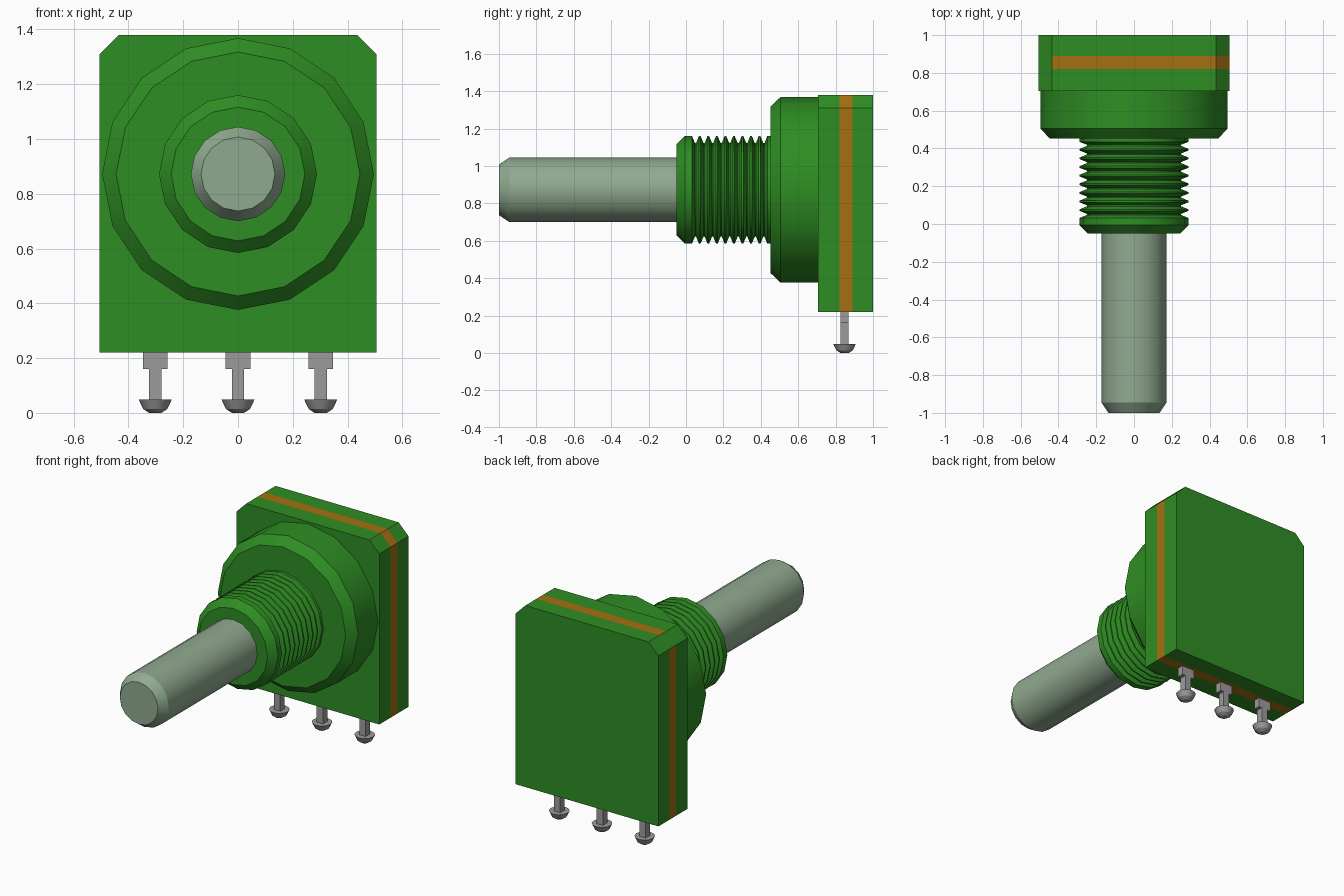
import bpy, bmesh, math
from mathutils import Vector

cube = bpy.data.objects.get("Cube")
if cube:
    bpy.data.objects.remove(cube, do_unlink=True)


def material(name, rgb):
    m = bpy.data.materials.new(name)
    m.diffuse_color = (*rgb, 1)
    m.use_nodes = True
    node = next(n for n in m.node_tree.nodes if n.type == 'BSDF_PRINCIPLED')
    node.inputs["Base Color"].default_value = (*rgb, 1)
    return m


GREEN = material("green plastic", (0.028, 0.27, 0.017))
ORANGE = material("orange band", (0.38, 0.16, 0.006))
SHAFT = material("pale green metal", (0.28, 0.40, 0.28))
METAL = material("grey metal", (0.33, 0.33, 0.33))


def finish(bm, name, mats, smooth=False):
    bmesh.ops.recalc_face_normals(bm, faces=bm.faces[:])
    mesh = bpy.data.meshes.new(name)
    bm.to_mesh(mesh)
    bm.free()
    for m in mats:
        mesh.materials.append(m)
    ob = bpy.data.objects.new(name, mesh)
    bpy.context.collection.objects.link(ob)
    if smooth:
        bpy.ops.object.select_all(action='DESELECT')
        ob.select_set(True)
        bpy.context.view_layer.objects.active = ob
        bpy.ops.object.shade_smooth_by_angle(angle=math.radians(30))
    return ob


def loft(rings):
    """Closed solid through a list of equal-length point rings."""
    bm = bmesh.new()
    rows = [[bm.verts.new(p) for p in ring] for ring in rings]
    n = len(rows[0])
    for a, b in zip(rows, rows[1:]):
        for i in range(n):
            j = (i + 1) % n
            bm.faces.new((a[i], a[j], b[j], b[i]))
    bm.faces.new(rows[0])
    bm.faces.new(rows[-1])
    return bm


def lathe(name, profile, mat, center, axis='Y', sides=16):
    """Turn (radius, position) pairs about the y or z axis."""
    c = Vector(center)
    rings = []
    for r, h in profile:
        ring = []
        for i in range(sides):
            t = math.tau * i / sides
            u, v = r * math.cos(t), r * math.sin(t)
            ring.append(c + Vector((u, h, v) if axis == 'Y' else (u, v, h)))
        rings.append(ring)
    return finish(loft(rings), name, [mat], True)


# Housing: clipped-corner plate with a coloured middle layer
outline = [(-0.505, 0.22), (0.505, 0.22), (0.505, 1.31),
           (0.435, 1.38), (-0.435, 1.38), (-0.505, 1.31)]
bm = loft([[(x, y, z) for x, z in outline] for y in (0.705, 0.82, 0.89, 1.0)])
bmesh.ops.recalc_face_normals(bm, faces=bm.faces[:])
for f in bm.faces:
    in_band = 0.83 < f.calc_center_median().y < 0.88 and abs(f.normal.y) < 0.5
    plain_corner = f.normal.x < -0.5 and f.normal.z > 0.5
    f.material_index = int(in_band and not plain_corner)
finish(bm, "housing", [GREEN, ORANGE])

# Round collar, threaded bushing and shaft share one axis
AXIS = (0, 0, 0.872)
lathe("collar", [(0.445, 0.452), (0.496, 0.505), (0.496, 0.71)], GREEN, AXIS)

thread = [(0.244, -0.05), (0.288, -0.006), (0.288, 0.032)]
pitch = 0.0457
for k in range(9):
    y = 0.032 + k * pitch
    thread += [(0.25, y + 0.016), (0.25, y + 0.022),
               (0.288, y + 0.037), (0.288, y + pitch)]
thread.append((0.288, 0.46))
lathe("threaded_bushing", thread, GREEN, AXIS)

lathe("shaft", [(0.135, -1.0), (0.172, -0.945), (0.172, -0.04)], SHAFT, AXIS)

# Three pins: stepped blade with a domed foot
PIN_Y = 0.848
blade = [(-0.022, 0.04), (0.022, 0.04), (0.022, 0.16), (0.045, 0.16),
         (0.045, 0.23), (-0.045, 0.23), (-0.045, 0.16), (-0.022, 0.16)]
for side, px in (("right", -0.302), ("middle", 0), ("left", 0.302)):
    bm = loft([[(px + x, y, z) for x, z in blade]
               for y in (PIN_Y - 0.022, PIN_Y + 0.022)])
    finish(bm, side + "_pin", [METAL])
    lathe(side + "_pin_foot",
          [(0.022, 0), (0.044, 0.014), (0.06, 0.048)],
          METAL, (px, PIN_Y, 0), 'Z', 12)
